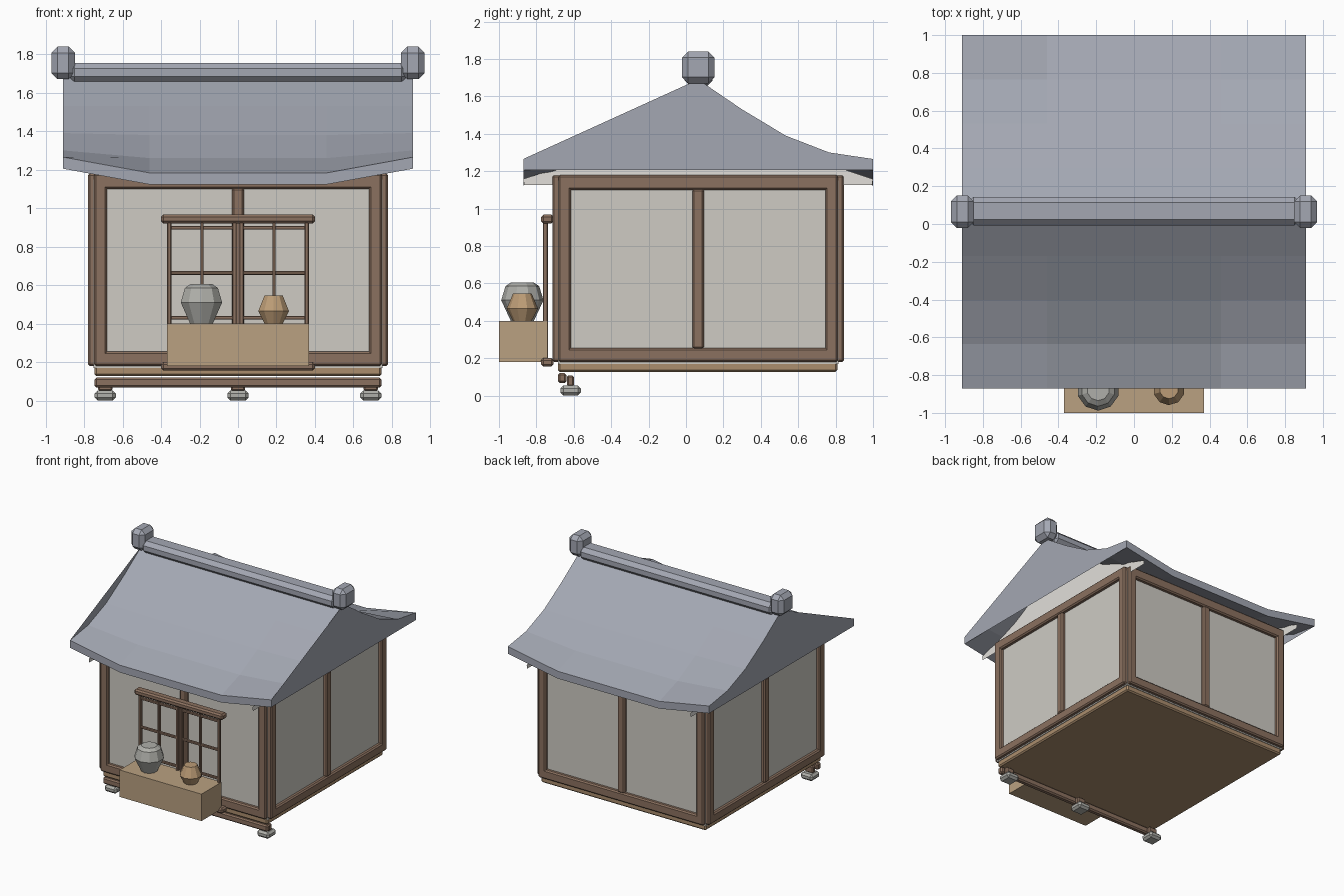
import bpy, bmesh, math
from mathutils import Vector

cube = bpy.data.objects.get("Cube")
if cube:
    bpy.data.objects.remove(cube, do_unlink=True)


def material(name, r, g, b):
    m = bpy.data.materials.new(name)
    m.use_nodes = True
    m.diffuse_color = (r, g, b, 1)
    m.node_tree.nodes["Principled BSDF"].inputs["Base Color"].default_value = (r, g, b, 1)
    return m


SLATE = material("slate grey", 0.37, 0.39, 0.45)
PAPER = material("paper cream", 0.62, 0.60, 0.55)
PLASTER = material("plaster white", 0.76, 0.74, 0.70)
WOOD = material("brown wood", 0.26, 0.165, 0.115)
SILL = material("light brown wood", 0.41, 0.27, 0.155)
TAN = material("tan wood", 0.49, 0.355, 0.22)
STONE = material("stone grey", 0.43, 0.43, 0.40)
CLAY = material("clay tan", 0.50, 0.33, 0.18)

CY = 0.065      # middle of the house in depth
HALF = 0.78     # half width of the house


def finish(name, bm, mat):
    mesh = bpy.data.meshes.new(name)
    bm.to_mesh(mesh)
    bm.free()
    mesh.materials.append(mat)
    obj = bpy.data.objects.new(name, mesh)
    bpy.context.collection.objects.link(obj)
    return obj


def box(name, xs, ys, zs, mat, bevel=0.0):
    """Box between two limits on each axis, with chamfered edges."""
    bm = bmesh.new()
    bmesh.ops.create_cube(bm, size=1)
    lo, hi = (Vector(p) for p in zip(xs, ys, zs))
    for v in bm.verts:
        v.co = [a + (b - a) * (c + 0.5) for a, b, c in zip(lo, hi, v.co)]
    if bevel:
        bmesh.ops.bevel(bm, geom=bm.edges[:], offset=bevel, segments=1,
                        affect='EDGES', profile=0.5)
    return finish(name, bm, mat)


def lathe(name, x, y, profile, sides, mat):
    """Faceted vessel from (radius, height) pairs."""
    bm = bmesh.new()
    rings = []
    for r, z in profile:
        turn = [math.tau * (i + 0.5) / sides for i in range(sides)]
        rings.append([bm.verts.new((x + r * math.cos(a), y + r * math.sin(a), z)) for a in turn])
    for a, b in zip(rings, rings[1:]):
        for i in range(sides):
            j = (i + 1) % sides
            bm.faces.new((a[i], a[j], b[j], b[i]))
    bm.faces.new(rings[0][::-1])
    bm.faces.new(rings[-1])
    return finish(name, bm, mat)


# Roof: sagging slopes with lifted corners
STEPS = (0, 0.235, 0.468, 0.70, 0.935)
HEIGHTS = (1.69, 1.53, 1.39, 1.30, 1.265)
DROPS = (0, 0, 0.01, 0.04, 0.082)
THICK = 0.06


def roof_profile(drop):
    """Points (y, z) from the front eave over the peak to the back eave."""
    side = [(d, z - drop * s) for d, z, s in zip(STEPS, HEIGHTS, DROPS)]
    return [(CY - d, z) for d, z in side[:0:-1]] + [(CY + d, z) for d, z in side]


bm = bmesh.new()
tops, unders = [], []
for x, drop in ((-0.91, 0), (-0.46, 1), (0.46, 1), (0.91, 0)):
    points = roof_profile(drop)
    tops.append([bm.verts.new((x, y, z)) for y, z in points])
    unders.append([bm.verts.new((x, y, z - THICK)) for y, z in points])
last = len(tops[0]) - 1
for k in range(3):
    t, u, t2, u2 = tops[k], unders[k], tops[k + 1], unders[k + 1]
    for i in range(last):
        bm.faces.new((t[i], t2[i], t2[i + 1], t[i + 1]))
        bm.faces.new((u[i], u[i + 1], u2[i + 1], u2[i]))
    bm.faces.new((u[0], u2[0], t2[0], t[0]))
    bm.faces.new((t[last], t2[last], u2[last], u[last]))
# Closed gable ends: straight at the front, sagging at the back
for k in (0, 3):
    loop = [tops[k][0], unders[k][0], unders[k][last]] + tops[k][last:last // 2 - 1:-1]
    bm.faces.new(loop if k else loop[::-1])
finish("roof", bm, SLATE)

box("roof_ridge", (-0.88, 0.88), (CY - 0.072, CY + 0.078), (1.655, 1.755), SLATE, 0.03)
for side, s in (("right", -1), ("left", 1)):
    xs = sorted((s * 0.847, s * 0.97))
    box(side + "_ridge_cap", xs, (CY - 0.087, CY + 0.087), (1.67, 1.84), SLATE, 0.033)
    # Plaster gable under the roof
    bm = bmesh.new()
    outline = [(CY - 0.93, 1.127), (CY + 0.93, 1.127)]
    outline += [(y, z - 0.025) for y, z in reversed(roof_profile(1))]
    rim = [bm.verts.new((s * 0.74, y, z)) for y, z in outline]
    bm.faces.new(rim if s > 0 else rim[::-1])
    finish(side + "_gable", bm, PLASTER)

# Walls: paper core with a timber frame on each side
core = HALF - 0.03
box("wall_panels", (-core, core), (CY - core, CY + core), (0.17, 1.15), PAPER)


def wall_beam(name, wall, span, zs):
    """Beam on one wall; span runs along the wall from its middle."""
    axis, s = wall
    out = sorted((s * (HALF - 0.06), s * HALF))
    if axis == "x":
        xs, ys = out, [CY + a for a in span]
    else:
        xs, ys = span, [CY + a for a in out]
    box(name, xs, ys, zs, WOOD, 0.01)


reach = HALF - 0.032
for name, wall in (("front", ("y", -1)), ("back", ("y", 1)),
                   ("left", ("x", 1)), ("right", ("x", -1))):
    wall_beam(name + "_top_rail", wall, (-reach, reach), (1.10, 1.18))
    wall_beam(name + "_bottom_rail", wall, (-reach, reach), (0.18, 0.255))
    wall_beam(name + "_middle_post", wall, (-0.031, 0.031), (0.25, 1.105))
    for n, s in (("_post_a", -1), ("_post_b", 1)):
        wall_beam(name + n, wall, sorted((s * 0.68, s * reach)), (0.18, 1.18))

# Floor and front footing
box("floor_slab", (-0.745, 0.745), (-0.685, 0.81), (0.127, 0.18), SILL, 0.01)
box("front_ground_beam", (-0.745, 0.745), (-0.685, -0.64), (0.067, 0.12), WOOD, 0.01)
for name, x in (("right", -0.69), ("middle", 0), ("left", 0.69)):
    box(name + "_short_leg", (x - 0.037, x + 0.037), (-0.637, -0.6), (0.05, 0.107), WOOD, 0.008)
    box(name + "_foot_stone", (x - 0.055, x + 0.055), (-0.672, -0.562), (0, 0.053), STONE, 0.016)

# Lattice window
box("window_head", (-0.4, 0.4), (-0.775, -0.708), (0.92, 0.967), WOOD, 0.012)
box("window_sill", (-0.4, 0.4), (-0.775, -0.708), (0.155, 0.2), WOOD, 0.012)
for side, s in (("right", -1), ("left", 1)):
    for part, x, w in (("outer_stile", 0.357, 0.011), ("muntin", 0.187, 0.009),
                       ("inner_stile", 0.018, 0.011)):
        box(side + "_window_" + part, (s * x - w, s * x + w), (-0.765, -0.738),
            (0.19, 0.93), WOOD, 0.004)
    xs = sorted((s * 0.02, s * 0.36))
    for part, z in (("bottom", 0.215), ("lower", 0.43), ("middle", 0.663), ("top", 0.898)):
        box(side + "_window_" + part + "_bar", xs, (-0.761, -0.742),
            (z - 0.01, z + 0.01), WOOD, 0.004)

# Display shelf and jars
box("shelf_box", (-0.37, 0.37), (-1.0, -0.74), (0.18, 0.4), TAN)
lathe("large_jar", -0.19, -0.875,
      ((0.062, 0.4), (0.113, 0.51), (0.09, 0.585), (0.06, 0.605)), 10, STONE)
lathe("small_jar", 0.185, -0.875,
      ((0.05, 0.4), (0.084, 0.465), (0.05, 0.545)), 10, CLAY)
